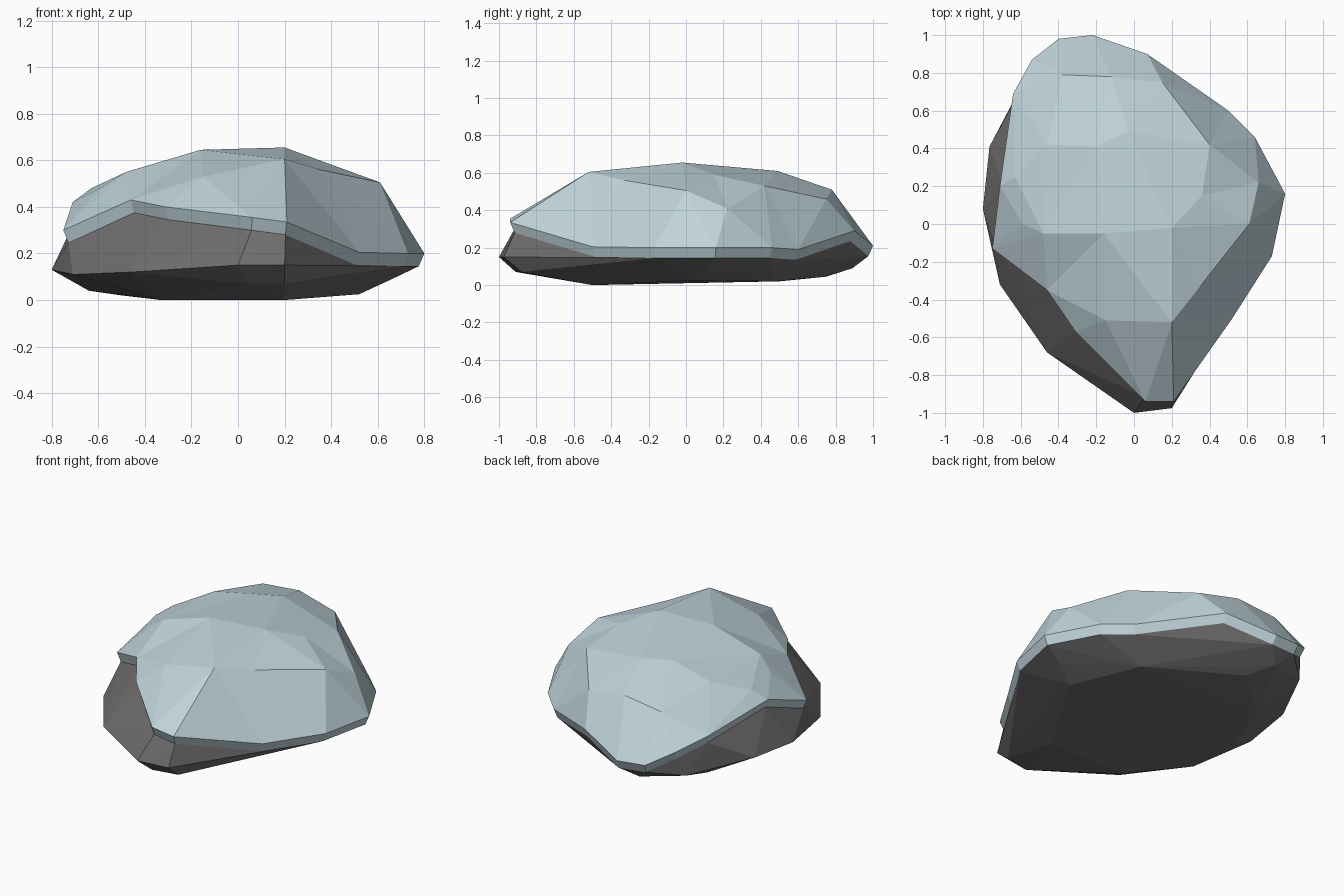
import bpy, bmesh
from mathutils import Vector
from mathutils.geometry import delaunay_2d_cdt

if "Cube" in bpy.data.objects:
    bpy.data.objects.remove(bpy.data.objects["Cube"])


def material(name, rgb):
    m = bpy.data.materials.new(name)
    m.diffuse_color = (*rgb, 1)
    m.use_nodes = True
    m.node_tree.nodes["Principled BSDF"].inputs["Base Color"].default_value = m.diffuse_color
    return m


def add_object(name, bm, mat):
    bmesh.ops.recalc_face_normals(bm, faces=bm.faces)
    mesh = bpy.data.meshes.new(name)
    bm.to_mesh(mesh)
    bm.free()
    mesh.materials.append(mat)
    obj = bpy.data.objects.new(name, mesh)
    bpy.context.collection.objects.link(obj)
    return obj


snow_mat = material("pale blue snow", (0.52, 0.65, 0.70))
rock_mat = material("dark grey rock", (0.165, 0.155, 0.16))

# Upper edge of the snow lip, counter-clockwise from the front
rim = [(.06, -.94, .355), (.21, -.94, .335), (.52, -.5, .205), (.73, -.17, .2),
       (.8, .16, .2), (.64, .46, .2), (.5, .6, .19), (.07, .9, .29),
       (-.22, 1, .21), (-.4, .98, .22), (-.54, .87, .30), (-.64, .69, .36),
       (-.71, .2, .42), (-.75, -.13, .3), (-.46, -.35, .43), (-.31, -.57, .40)]
# Corners of the snow dome
dome = [(-.16, -.05, .645), (.2, -.02, .655), (-.48, -.05, .55), (.2, -.52, .605),
        (-.15, -.51, .53), (.35, -.33, .56), (.61, 0, .505), (.66, .22, .41),
        (.36, .15, .59), (.4, .42, .53), (-.03, .49, .61), (-.2, .41, .61),
        (.15, .75, .46), (-.12, .78, .51), (-.38, .79, .48), (-.46, .42, .55),
        (-.63, .25, .48), (-.59, 0, .48)]
# Lower edge of the lip, slightly tucked in
lip = [(x * .97, y * .975, z - .055) for x, y, z in rim]

# Snow cap: dome triangulated inside the rim, plus the lip wall
bm = bmesh.new()
pts = rim + dome
n = len(rim)
cdt = delaunay_2d_cdt([Vector(p[:2]) for p in pts], [], [list(range(n))], 1, 1e-5)
top = [bm.verts.new(p) for p in pts]
low = [bm.verts.new(p) for p in lip]
for face in cdt[2]:
    bm.faces.new([top[cdt[3][i][0]] for i in face])
for i in range(n):
    j = (i + 1) % n
    bm.faces.new((low[i], low[j], top[j], top[i]))
add_object("snow_cap", bm, snow_mat)

# Rock: convex hull of the lip line, the widest ring and the flat underside
widest = [(0, -1, .15), (.2, -.975, .15), (-.46, -.68, .12), (-.71, -.32, .11),
          (-.8, .08, .13), (-.765, .41, .15), (-.56, .8, .13)]
under = [(.04, -.91, .07), (.2, -.88, .07), (.65, .12, .085), (-.3, .89, .09),
         (-.33, -.5, 0), (.2, -.5, 0), (.52, .05, .025), (.35, .48, .02),
         (-.2, .75, .045), (-.5, .5, .02), (-.64, .1, .04)]
bm = bmesh.new()
for p in lip + widest + under:
    bm.verts.new(p)
bmesh.ops.convex_hull(bm, input=bm.verts[:])
bmesh.ops.delete(bm, geom=[v for v in bm.verts if not v.link_faces], context='VERTS')
add_object("rock", bm, rock_mat)
